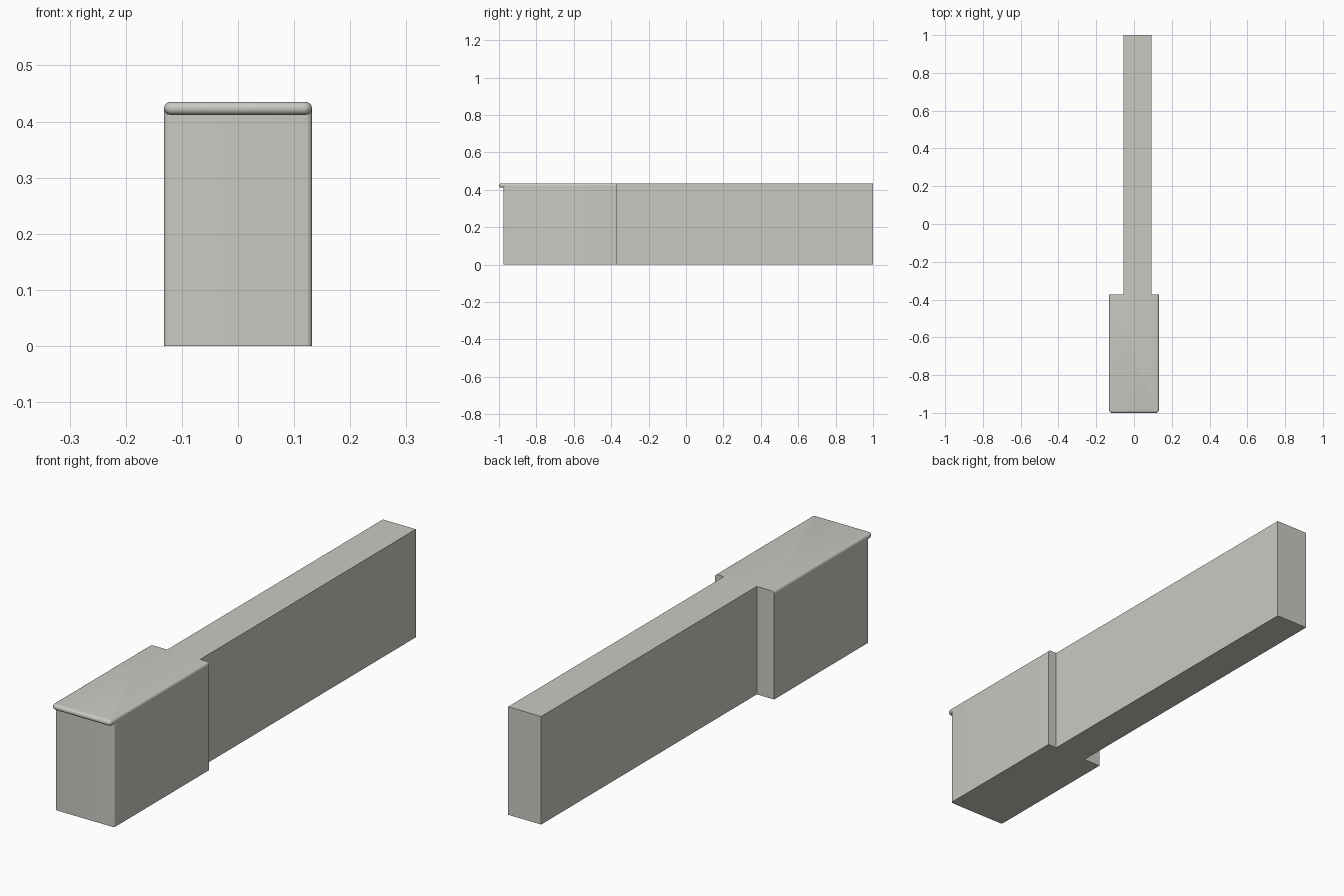
import bpy, bmesh, math

if "Cube" in bpy.data.objects:
    bpy.data.objects.remove(bpy.data.objects["Cube"])

ivory = bpy.data.materials.new("ivory_grey")
ivory.diffuse_color = (0.59, 0.59, 0.55, 1)
ivory.use_nodes = True
ivory.node_tree.nodes["Principled BSDF"].inputs["Base Color"].default_value = ivory.diffuse_color

HALF_W, SHOULDER, TOP = 0.132, -0.372, 0.435


def outline(front, radius, inset):
    """Plan of the head with rounded front corners, counter-clockwise."""
    w, y, r = HALF_W - inset, front + inset, radius - inset
    pts = []
    for sx, start in ((-1, math.pi), (1, 1.5 * math.pi)):
        for i in range(7):
            a = start + i * math.pi / 12
            pts.append((sx * (w - r) + r * math.cos(a), y + r + r * math.sin(a)))
    return pts + [(w, SHOULDER), (-w, SHOULDER)]


def stack(name, layers):
    """Solid lofted through (outline, z) layers."""
    bm = bmesh.new()
    rings = [[bm.verts.new((x, y, z)) for x, y in pts] for pts, z in layers]
    n = len(rings[0])
    for lo, hi in zip(rings, rings[1:]):
        for i in range(n):
            j = (i + 1) % n
            bm.faces.new((lo[i], lo[j], hi[j], hi[i]))
    bm.faces.new(rings[0][::-1])
    bm.faces.new(rings[-1])
    mesh = bpy.data.meshes.new(name)
    bm.to_mesh(mesh)
    bm.free()
    mesh.materials.append(ivory)
    obj = bpy.data.objects.new(name, mesh)
    bpy.context.collection.objects.link(obj)
    bpy.ops.object.select_all(action='DESELECT')
    obj.select_set(True)
    bpy.context.view_layer.objects.active = obj
    bpy.ops.object.shade_smooth_by_angle(angle=math.radians(35))
    return obj


# Key head: wide block with softened front corners
r = 0.0115
body = outline(-0.976, 0.01, 0)
stack("key_head", [(body, 0), (body, TOP - r)])

# Key top: thin slab with a full-round edge that overhangs the front
slab = []
for i in range(9):
    a = -math.pi / 2 + i * math.pi / 8
    slab.append((outline(-1.0, 0.016, r * (1 - math.cos(a))), TOP - r + r * math.sin(a)))
stack("key_top_lip", slab)

# Key tail: narrow sharp-edged bar, offset to one side
bar = [(-0.055, SHOULDER), (0.092, SHOULDER), (0.092, 1), (-0.055, 1)]
stack("key_tail", [(bar, 0), (bar, TOP)])
